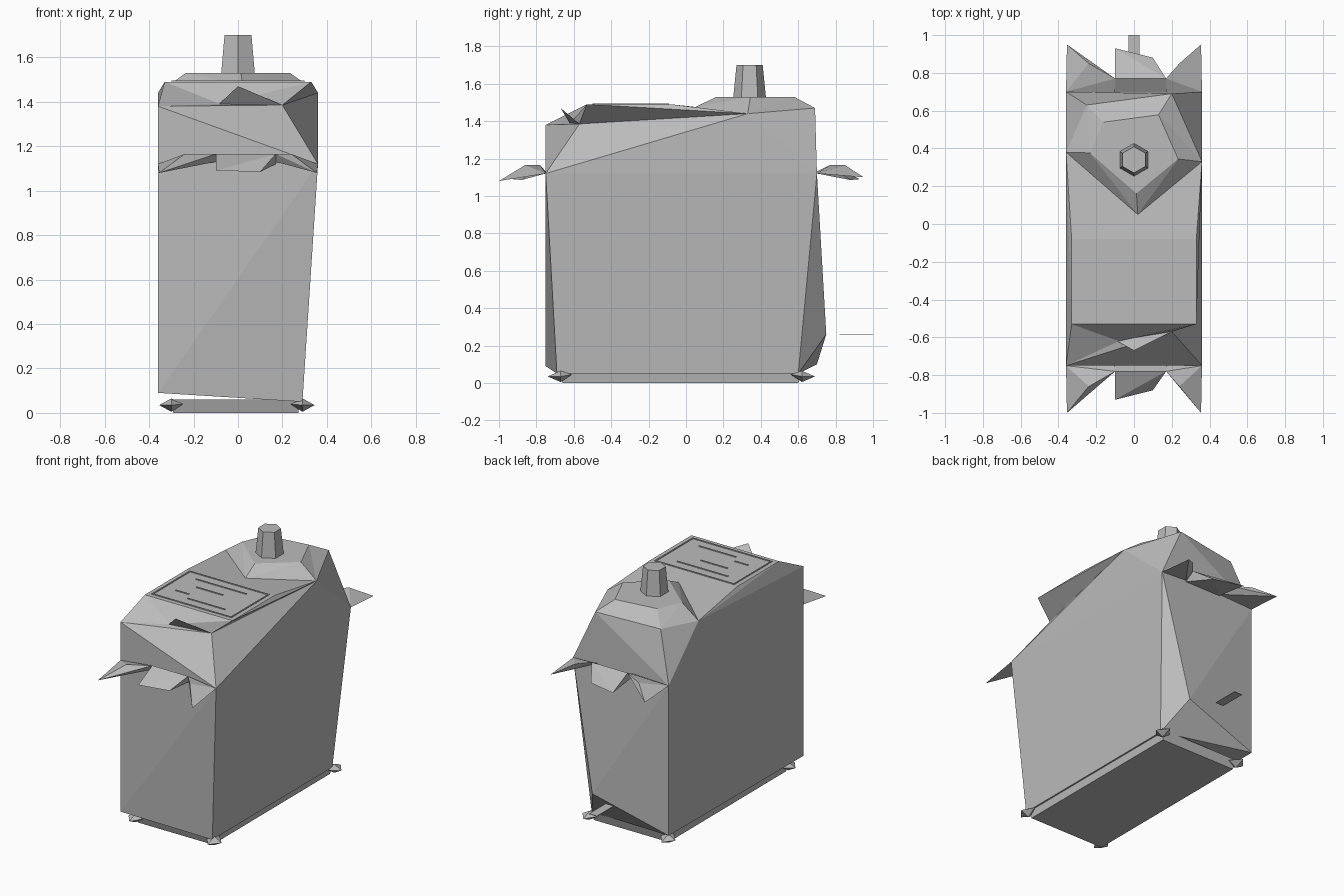
import bpy, bmesh
from math import radians
from mathutils import Vector

old = bpy.data.objects.get("Cube")
if old:
    bpy.data.objects.remove(old, do_unlink=True)

GREY = (0.5, 0.5, 0.5, 1)
grey = bpy.data.materials.new("plain grey")
grey.use_nodes = True
grey.diffuse_color = GREY
grey.node_tree.nodes["Principled BSDF"].inputs["Base Color"].default_value = GREY


def finish(name, bm, location=(0, 0, 0)):
    bmesh.ops.recalc_face_normals(bm, faces=bm.faces[:])
    mesh = bpy.data.meshes.new(name)
    bm.to_mesh(mesh)
    bm.free()
    mesh.materials.append(grey)
    part = bpy.data.objects.new(name, mesh)
    part.location = location
    bpy.context.collection.objects.link(part)
    return part


def facets(name, corners, faces):
    """Faceted part from lettered corners and faces spelled with the letters."""
    bm = bmesh.new()
    verts = {key: bm.verts.new(co) for key, co in corners.items()}
    for face in faces.split():
        bm.faces.new([verts[key] for key in face])
    bmesh.ops.triangulate(bm, faces=[f for f in bm.faces if len(f.verts) > 3])
    return finish(name, bm)


def hull(name, points):
    """Solid shard wrapped around a few points."""
    bm = bmesh.new()
    for co in points:
        bm.verts.new(co)
    result = bmesh.ops.convex_hull(bm, input=bm.verts[:])
    loose = [v for v in bm.verts if not v.link_faces]
    bmesh.ops.delete(bm, geom=loose, context="VERTS")
    return finish(name, bm)


def plate(name, x0, x1, y0, y1, z, thick=0.006):
    bm = bmesh.new()
    bmesh.ops.create_cube(bm, size=1)
    bmesh.ops.scale(bm, vec=(x1 - x0, y1 - y0, thick), verts=bm.verts[:])
    return finish(name, bm, ((x0 + x1) / 2, (y0 + y1) / 2, z))


def frame(name, half, y0, y1, z, width=0.008):
    plate(name + "_front", -half, half, y0, y0 + width, z)
    plate(name + "_back", -half, half, y1 - width, y1, z)
    plate(name + "_right", -half, -half + width, y0, y1, z)
    plate(name + "_left", half - width, half, y0, y1, z)


# Body shell, sloping in at the lower left side
corners = {
    "a": (-.36, -.75, .09), "b": (.29, -.69, .05), "c": (.29, .6, .05),
    "d": (-.36, .7, .1), "e": (.18, .75, .26),
    "g": (.36, -.75, 1.12), "h": (.36, .7, 1.12), "i": (-.36, .7, 1.12),
    "l": (-.36, -.75, 1.38), "m": (.2, -.57, 1.385), "k": (-.08, -.62, 1.39),
    "n": (.36, .33, 1.44), "o": (-.36, .38, 1.44),
    "p": (-.25, .63, 1.45), "q": (.2, .69, 1.47), "u": (.02, .05, 1.475),
    "s": (-.33, -.53, 1.49), "t": (.33, -.53, 1.49),
    "v": (-.33, -.08, 1.49), "w": (.33, -.08, 1.49),
}
# Raised dome top follows the outline of the shoulder below it
centre = Vector((0, .37, 0))
for low, high in zip("unqpo", "UNQPO"):
    spot = centre.lerp(Vector(corners[low]), .65)
    corners[high] = (spot.x, spot.y, 1.53)
facets("body", corners,
       "abgl lgm lmk kmt kts lks "        # front and lip
       "bchg ghn gnm mnt tnw "            # left side
       "ladio lso svo "                   # right side
       "ceh edih cde abcd "               # back and underside
       "stwv vwu vuo wnu "                # deck
       "ihqp pio hnq "                    # back shoulder
       "unNU nqQN qpPQ poOP ouUO UNQPO")  # dome

# Fin in front of the deck
hull("front_fin", [(-.09, -.62, 1.385), (.2, -.57, 1.385),
                   (0, -.67, 1.47), (0, -.58, 1.39)])

# Six sided knob
bm = bmesh.new()
bmesh.ops.create_cone(bm, cap_ends=True, segments=6,
                      radius1=.088, radius2=.07, depth=.18)
finish("knob", bm, (0, .34, 1.61))

# Label panel on the deck
frame("label_border", .3, -.5, -.09, 1.492)
for row, (x0, x1, y) in enumerate([(-.2, .18, -.165), (-.13, .07, -.26),
                                   (-.21, -.11, -.37), (-.08, .2, -.425)]):
    plate(f"label_line_{row}", x0, x1, y - .004, y + .004, 1.492)

# Jagged handles, front and back
for label, end, wall, tip, inner in (("front", -1, .75, 1.0, .78),
                                     ("back", 1, .7, .95, .77)):
    for side, sign, root in (("right", -1, .1), ("left", 1, .17)):
        hull(f"{label}_handle_{side}_horn", [
            (sign * .36, end * wall, 1.12),
            (sign * .355, end * tip, 1.1 - .02 * (end < 0)),
            (sign * .24, end * (inner + .08), 1.165),
            (sign * root, end * inner, 1.165),
            (sign * root, end * wall, 1.13)])
    hull(f"{label}_handle_middle", [
        (-.1, end * wall, 1.12), (.17, end * wall, 1.12),
        (-.1, end * inner, 1.165), (.17, end * inner, 1.165),
        (-.1, end * .93, 1.09), (.1, end * .88, 1.085)])

# Base slab, narrowing to the ground
hull("base", [(x * f, y * f, z) for f, z in ((1, .06), (.97, 0))
              for x in (-.3, .28) for y in (-.68, .62)])

# Pointed feet at the corners
for label, end, reach in (("front", -1, .67), ("back", 1, .62)):
    for side, x in (("right", -.3), ("left", .29)):
        out = -.055 if x < 0 else .055
        y = end * reach
        hull(f"{label}_{side}_foot", [
            (x + out, y, .035), (x - out, y, .04), (x, y + end * .07, .035),
            (x, y - end * .06, .045), (x, y, .065), (x, y, .005)])

# Thin tab behind the body
plate("rear_tab", -.03, .03, .82, 1.0, .258, .004)
